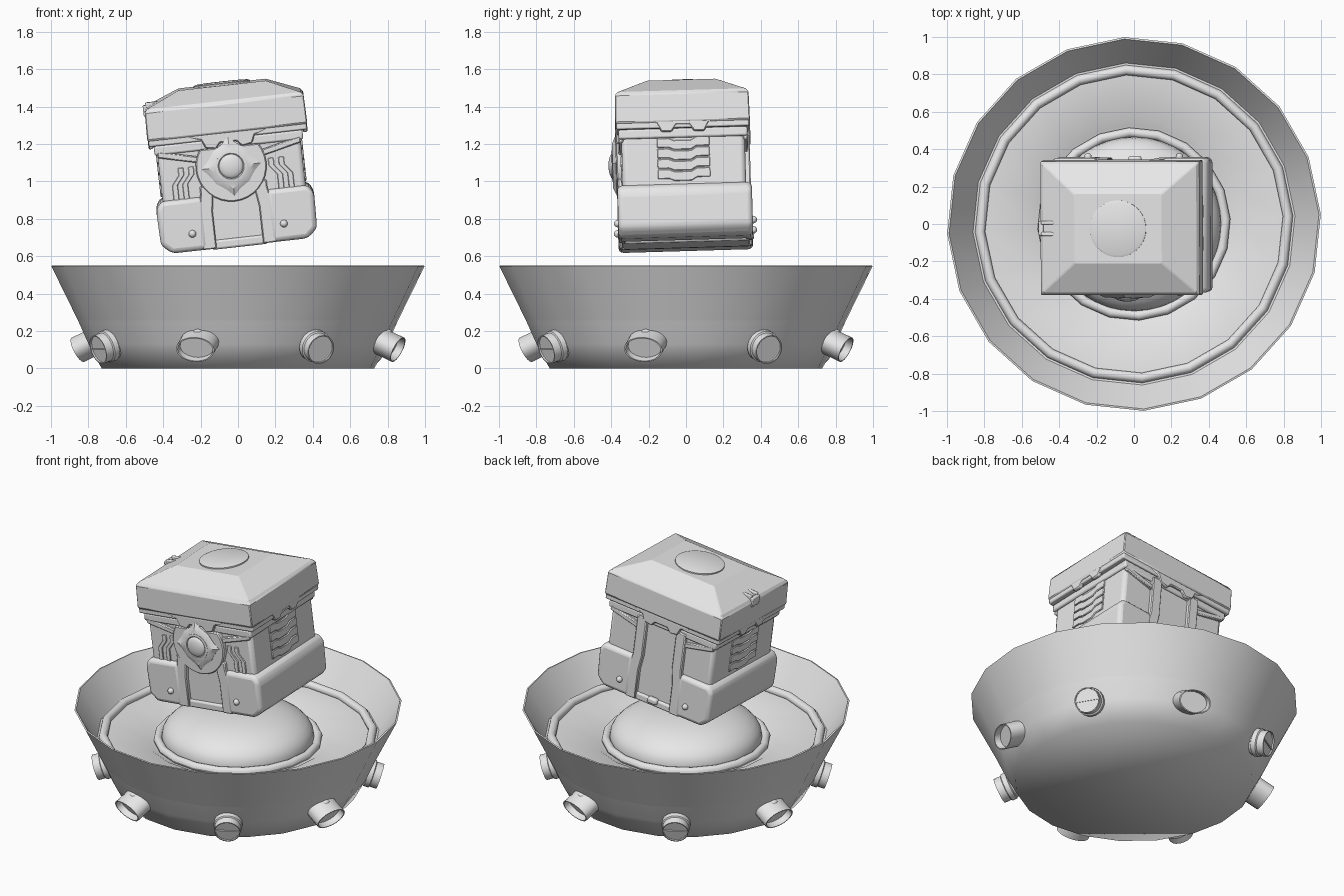
import bpy, bmesh, math
from mathutils import Matrix

if "Cube" in bpy.data.objects:
    bpy.data.objects.remove(bpy.data.objects["Cube"])

T, R, pi = Matrix.Translation, Matrix.Rotation, math.pi
GREY = bpy.data.materials.new("grey")
GREY.diffuse_color = (0.8, 0.8, 0.8, 1)
GREY.use_nodes = True
GREY.node_tree.nodes["Principled BSDF"].inputs["Base Color"].default_value = GREY.diffuse_color
# Frame of the tilted chest floating above the bowl
CHEST = T((0.01, 0, 0.665)) @ R(math.radians(-6.4), 4, 'Y') @ R(math.radians(1.7), 4, 'X')


def finish(name, bm, matrix=Matrix(), bevel=0, segments=2, angle=32):
    bmesh.ops.recalc_face_normals(bm, faces=bm.faces)
    me = bpy.data.meshes.new(name)
    bm.to_mesh(me)
    bm.free()
    me.materials.append(GREY)
    ob = bpy.data.objects.new(name, me)
    bpy.context.collection.objects.link(ob)
    ob.matrix_world = matrix
    if bevel:
        mod = ob.modifiers.new("bevel", 'BEVEL')
        mod.width, mod.segments = bevel, segments
    bpy.ops.object.select_all(action='DESELECT')
    ob.select_set(True)
    bpy.context.view_layer.objects.active = ob
    bpy.ops.object.shade_smooth_by_angle(angle=math.radians(angle))
    return ob


def loft(bm, rings, cap_start=False, cap_end=False):
    rows = [[bm.verts.new(p) for p in r] for r in rings]
    n = len(rows[0])
    for a, b in zip(rows, rows[1:]):
        for i in range(n):
            bm.faces.new((a[i], a[(i + 1) % n], b[(i + 1) % n], b[i]))
    if cap_start:
        bm.faces.new(rows[0])
    if cap_end:
        bm.faces.new(rows[-1])


def lathe(name, profile, sides, matrix=Matrix(), phase=0.0, caps=(True, True), angle=32):
    bm = bmesh.new()
    ang = [phase + 2 * pi * i / sides for i in range(sides)]
    loft(bm, [[(r * math.cos(a), r * math.sin(a), z) for a in ang] for r, z in profile], *caps)
    return finish(name, bm, matrix, angle=angle)


def box(name, centre, size, bevel=0.01, segments=2):
    bm = bmesh.new()
    bmesh.ops.create_cube(bm, size=1)
    bmesh.ops.transform(bm, matrix=T(centre) @ Matrix.Diagonal((*size, 1)), verts=bm.verts)
    return finish(name, bm, CHEST, bevel, segments)


def ball(name, radius, matrix):
    bm = bmesh.new()
    bmesh.ops.create_uvsphere(bm, u_segments=12, v_segments=8, radius=radius)
    return finish(name, bm, matrix)


def plate(name, pts, offset, depth, side=0, bevel=0.006):
    """Raised outline on a chest wall: side 0 front, 1 right, 2 back, 3 left."""
    bm = bmesh.new()
    loft(bm, [[(a, -y, b) for a, b in pts] for y in (offset - 0.01, offset + depth)], True, True)
    return finish(name, bm, CHEST @ R(side * pi / 2, 4, 'Z'), bevel, 1)


def ribbon(points, dx, dz):
    return points + [(a + dx, b + dz) for a, b in reversed(points)]


# --- Bowl: softly shaded bottom, flared wall and inner floor ---
START = math.radians(3)
lathe("bowl_bottom", [(0.73, 0), (0.80, 0.13), (0.857, 0.257)], 20, phase=START,
      caps=(True, False), angle=80)
lathe("bowl_wall", [(0.857, 0.257), (1.0, 0.548), (0.99, 0.55), (0.862, 0.355), (0.80, 0.35),
                    (0.56, 0.335), (0.53, 0.315), (0.44, 0.31)], 20, phase=START,
      caps=(False, True))


def ring(name, radius, z, thick):
    prof = [(radius + thick * math.cos(2 * pi * i / 12), z + thick * math.sin(2 * pi * i / 12))
            for i in range(13)]
    lathe(name, prof, 20, phase=START, caps=(False, False), angle=50)


ring("outer_ring", 0.824, 0.36, 0.027)
ring("inner_ring", 0.49, 0.33, 0.026)

# Dome in the middle of the bowl
arc = [pi / 2 * i / 9 for i in range(9)] + [pi / 2 * 0.97]
lathe("centre_dome", [(0.465, 0.31)] + [(0.465 * math.cos(a) ** 0.8, 0.35 + 0.18 * math.sin(a))
                                        for a in arc], 40)

# --- Spouts around the bowl, two kinds alternating ---
for k in range(4):
    spin = R(math.radians(-15 + 90 * k), 4, 'Z')
    m = spin @ T((0.885, 0, 0.10)) @ R(math.radians(115), 4, 'Y')
    lathe("oval_spout", [(0.073, -0.24), (0.073, 0), (0.067, 0), (0.064, -0.04)], 20,
          m @ Matrix.Diagonal((1, 1.45, 1, 1)))
    ball("spout_knob", 0.03, spin @ T((0.825, 0, 0.19)) @ Matrix.Diagonal((1, 1, 0.7, 1)))

    spin = R(math.radians(-59.3 + 90 * k), 4, 'Z')
    m = spin @ T((0.87, 0, 0.10)) @ R(math.radians(108), 4, 'Y')
    lathe("round_spout", [(0.08, -0.22), (0.08, -0.085), (0.088, -0.08), (0.088, -0.05),
                          (0.08, -0.045), (0.08, 0), (0.074, 0), (0.074, -0.01)], 20, m)
    bm = bmesh.new()
    bmesh.ops.create_cube(bm, size=1)
    finish("spout_slat", bm, m @ T((0, 0, -0.01)) @ Matrix.Diagonal((0.008, 0.148, 0.012, 1)))

# --- Chest body, collar and lid ---
box("chest_body", (0, 0, 0.3), (0.77, 0.66, 0.58), 0.025)
box("lower_collar", (0, 0, 0.555), (0.80, 0.69, 0.05), 0.01)
box("upper_collar", (0, 0, 0.60), (0.85, 0.71, 0.04), 0.008)
bm = bmesh.new()
rects = [(0.422, 0.352, 0.607), (0.43, 0.36, 0.615), (0.427, 0.357, 0.765),
         (0.413, 0.343, 0.782), (0.235, 0.185, 0.858)]
loft(bm, [[(hx, hy, z), (-hx, hy, z), (-hx, -hy, z), (hx, -hy, z)] for hx, hy, z in rects],
     True, True)
finish("lid", bm, CHEST, 0.005, 1, 15)
lathe("lid_disc", [(0.152, 0.845), (0.152, 0.866), (0.14, 0.871)], 32, CHEST)
for y in (-0.03, 0.03):
    box("lid_clasp_arm", (-0.38, y, 0.793), (0.08, 0.02, 0.03), 0.006)
box("lid_clasp_bar", (-0.422, 0, 0.765), (0.025, 0.08, 0.06), 0.006)

# --- Chamfered base blocks wrapping both ends ---
block = [(0.17, 0), (0.365, 0), (0.42, 0.05), (0.425, 0.24), (0.395, 0.283), (0.17, 0.283)]
for s in (-1, 1):
    bm = bmesh.new()
    rows = ((-0.36, 0.07), (-0.36, 0.24), (0.36, 0.24), (0.36, 0.07))
    loft(bm, [[(s * a, y, b) for a, b in block] for y in (-0.36, 0.36)], True, True)
    finish("base_block", bm, CHEST, 0.028, 3)
    for f in (-1, 1):
        ball("base_button", 0.02, CHEST @ T((s * 0.246, f * 0.363, 0.093)))

# --- Trim under the lid on all four sides ---
skirts = ([(0.21, 0.61), (0.145, 0.585), (0.125, 0.54), (0.07, 0.53), (0.045, 0.56)],
          [(0.19, 0.62), (0.14, 0.605), (0.115, 0.56), (0.06, 0.56), (0.035, 0.595)])
for side in range(4):
    half = skirts[side % 2]
    plate("lid_skirt", half + [(-a, b) for a, b in reversed(half)],
          (0.345, 0.412)[side % 2], 0.016, side)

# --- Front and back: straps, slanted bands, stepped traces ---
for side in (0, 2):
    top = 0.34 if side == 0 else 0.56
    for s in (-1, 1):
        strap = [(0.125, 0), (0.20, 0), (0.20, 0.2), (0.18, 0.3), (0.18, top),
                 (0.11, top), (0.11, 0.3), (0.125, 0.2)]
        plate("strap", [(s * a, b) for a, b in strap], 0.33, 0.026, side)
        band = ribbon([(0.385, 0.515), (0.17, 0.465)], 0, 0.035)
        plate("slanted_band", [(s * a, b) for a, b in band], 0.33, 0.016, side)
        if side == 0:
            for shift in (0, 0.055):
                trace = ribbon([(0.20 + shift, 0.45), (0.20 + shift, 0.41), (0.24 + shift, 0.36),
                                (0.24 + shift, 0.27)], 0.03, 0)
                plate("stepped_trace", [(s * a, b) for a, b in trace], 0.33, 0.007, side, 0.003)
box("bottom_sill", (0, 0, 0.02), (0.30, 0.69, 0.05), 0.012)
box("back_lug", (0, 0.345, 0.035), (0.07, 0.04, 0.04), 0.012)

# --- End walls: wavy slats ---
wave = [(-0.14, 0), (-0.08, 0), (-0.05, -0.012), (0.04, -0.012), (0.07, 0.006), (0.14, 0.006)]
for side in (1, 3):
    for i in range(4):
        low = [(a, b + 0.31 + 0.056 * i) for a, b in wave]
        plate("wavy_slat", ribbon(low, 0, 0.05), 0.385, 0.008, side, 0.003)

# --- Round medallion on the front ---
disc = [(0.19 * math.cos(2 * pi * i / 32), 0.43 + 0.19 * math.sin(2 * pi * i / 32))
        for i in range(32)]
plate("medallion_back", [p for p in disc if p[1] < 0.545], 0.33, 0.03)
star_r = [0.16, 0.13, 0.122, 0.125, 0.122, 0.13]
FRONT = CHEST @ T((0, 0.008, 0.43)) @ R(pi / 2, 4, 'X')
bm = bmesh.new()
loft(bm, [[(k * star_r[i % 6] * math.cos(2 * pi * i / 24),
            k * star_r[i % 6] * math.sin(2 * pi * i / 24), z) for i in range(24)]
          for k, z in ((1, 0.35), (1, 0.37), (0.75, 0.388))], True, True)
finish("medallion_star", bm, FRONT)
lathe("medallion_dome", [(0.085, 0.375), (0.085, 0.39), (0.07, 0.392)]
      + [(0.065 * math.cos(a), 0.388 + 0.022 * math.sin(a)) for a in arc], 24, FRONT)
